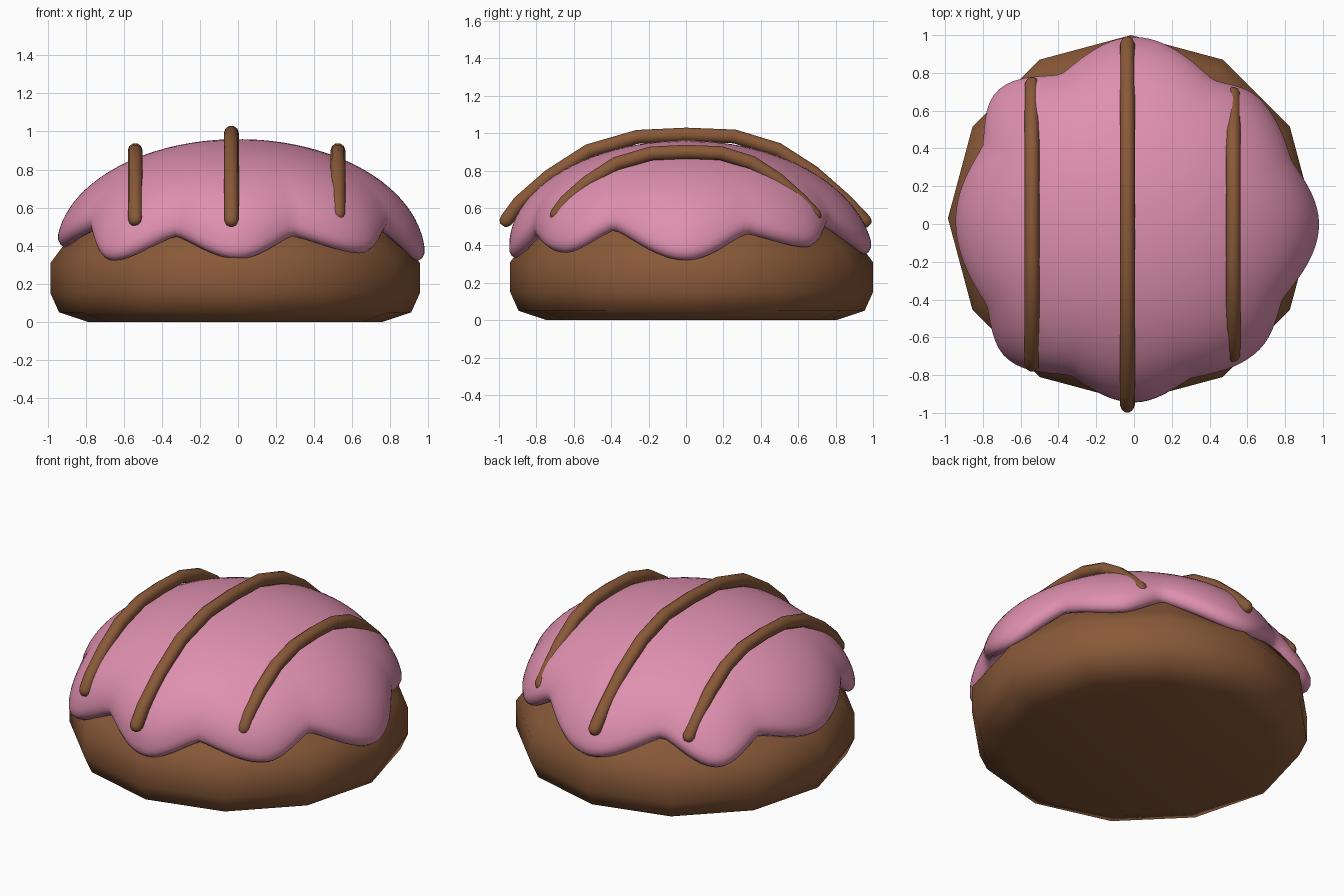
import bpy, bmesh, math
from mathutils import Vector

if "Cube" in bpy.data.objects:
    bpy.data.objects.remove(bpy.data.objects["Cube"])


def material(name, rgb):
    m = bpy.data.materials.new(name)
    m.diffuse_color = (*rgb, 1)
    m.use_nodes = True
    m.node_tree.nodes["Principled BSDF"].inputs["Base Color"].default_value = m.diffuse_color
    return m


brown = material("baked_brown", (0.25, 0.10, 0.04))
pink = material("pink_icing", (0.74, 0.28, 0.43))


def skin(name, rings, mat):
    """Join equal rings of points into a closed smooth surface."""
    bm = bmesh.new()
    loops = [[bm.verts.new(p) for p in ring] for ring in rings]
    n = len(loops[0])
    for a, b in zip(loops, loops[1:]):
        for i in range(n):
            j = (i + 1) % n
            bm.faces.new((a[i], a[j], b[j], b[i]))
    bm.faces.new(loops[0])
    bm.faces.new(loops[-1])
    bmesh.ops.recalc_face_normals(bm, faces=bm.faces)
    for f in bm.faces:
        f.smooth = True
    me = bpy.data.meshes.new(name)
    bm.to_mesh(me)
    bm.free()
    me.materials.append(mat)
    ob = bpy.data.objects.new(name, me)
    bpy.context.collection.objects.link(ob)
    return ob


# Bun: twelve-sided lathe
profile = [(0.775, 0), (0.925, 0.05), (0.97, 0.15), (0.97, 0.31), (0.91, 0.39),
           (0.83, 0.49), (0.7, 0.63), (0.45, 0.78), (0.15, 0.85)]
skin("bun", [[(-0.015 + r * math.cos(k * math.pi / 6),
               0.03 + r * math.sin(k * math.pi / 6), z) for k in range(12)]
             for r, z in profile], brown)

# Icing rim: alternating drip and notch (angle, radius, lowest height)
rim = [(0, .98, .32), (22, .90, .46), (45, .94, .39), (61, .87, .50),
       (90, .99, .35), (116, .88, .49), (136, 1.01, .36), (153, .90, .47),
       (178, .945, .39), (209, .89, .48), (226, .98, .32), (247, .87, .45),
       (270, .945, .33), (290, .87, .45), (315, .94, .36), (333, .88, .48),
       (360, .98, .32)]


def rim_at(deg):
    for i, (a, b) in enumerate(zip(rim, rim[1:])):
        if deg <= b[0]:
            t = (deg - a[0]) / (b[0] - a[0])
            s = t if i % 2 else 1 - t          # 0 at notch, 1 at drip
            s = 0.5 * math.sin(s * math.pi / 2) + 0.5 * s * s * (3 - 2 * s)
            if i % 2 == 0:
                s = 1 - s
            return a[1] + (b[1] - a[1]) * s, a[2] + (b[2] - a[2]) * s


SEG, STEPS = 144, 24
columns = []
for k in range(SEG):
    deg = 360 * k / SEG
    R, Z = rim_at(deg)
    end = math.acos((Z + 0.07 - 0.36) / 0.6)
    col = []
    for s in range(1, STEPS + 1):
        t = s / STEPS
        r = 0.97 * math.sin(end * t) + (R - 0.97 * math.sin(end)) * t ** 4
        col.append((r, 0.36 + 0.6 * math.cos(end * t)))
    # rounded lip tucked back into the bun
    col += [(R, Z + 0.04), (R - 0.012, Z + 0.015), (R - 0.035, Z),
            (R - 0.06, Z + 0.008), (R - 0.085, Z + 0.035), (R - 0.14, Z + 0.07)]
    a = math.radians(deg)
    columns.append([(r * math.cos(a), r * math.sin(a), z) for r, z in col])
skin("icing", list(zip(*columns)), pink)

# Chocolate stripes: rounded tubes arched over the icing
arch = [(-.96, .535), (-.89, .63), (-.73, .77), (-.52, .905), (-.26, .98),
        (0, .992), (.26, .982), (.49, .912), (.68, .79), (.85, .64), (.955, .53)]


def stripe(name, x, width, low, top):
    path = [Vector((x, y * width, low + (z - .535) / .457 * (top - low)))
            for y, z in arch]
    rings = []

    def ring(c, d, rad):
        up = Vector((1, 0, 0)).cross(d)
        rings.append([c + rad * (Vector((1, 0, 0)) * math.cos(q) + up * math.sin(q))
                      for q in (j * math.pi / 5 for j in range(10))])

    last = len(path) - 1
    for i, c in enumerate(path):
        d = (path[min(i + 1, last)] - path[max(i - 1, 0)]).normalized()
        if i == 0:
            ring(c - d * 0.035, d, 0.016)
            ring(c - d * 0.022, d, 0.031)
        ring(c, d, 0.039)
        if i == last:
            ring(c + d * 0.022, d, 0.031)
            ring(c + d * 0.035, d, 0.016)
    skin(name, rings, brown)


stripe("stripe_left", -0.54, 0.775, 0.54, 0.90)
stripe("stripe_middle", -0.035, 1.0, 0.535, 0.992)
stripe("stripe_right", 0.525, 0.72, 0.565, 0.90)
